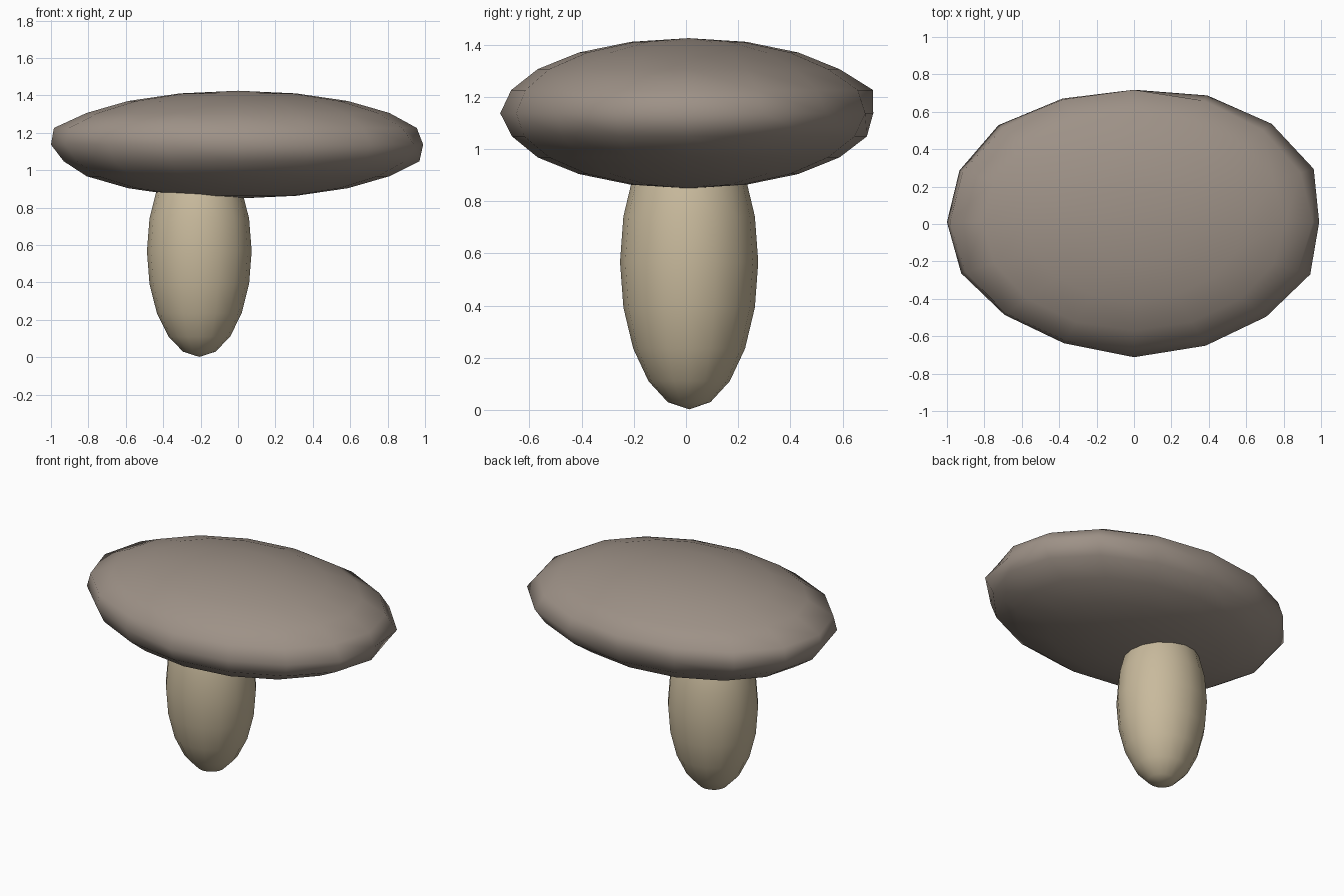
import bpy, bmesh
from math import atan2, cos, sin, pi, hypot

cube = bpy.data.objects.get("Cube")
if cube:
    bpy.data.objects.remove(cube)


def material(name, rgb):
    mat = bpy.data.materials.new(name)
    mat.use_nodes = True
    mat.diffuse_color = (*rgb, 1)
    mat.node_tree.nodes["Principled BSDF"].inputs["Base Color"].default_value = (*rgb, 1)
    return mat


def ellipsoid(name, centre, radii, mat, shape=None):
    """Smooth squashed ball; shape(angle, height) scales its outline."""
    bm = bmesh.new()
    bmesh.ops.create_uvsphere(bm, u_segments=16, v_segments=10, radius=1)
    for v in bm.verts:
        if shape and hypot(v.co.x, v.co.y) > 0.01:
            k = shape(atan2(v.co.y, v.co.x) % (2 * pi), v.co.z)
            v.co.x *= k
            v.co.y *= k
        v.co = [c + r * p for c, r, p in zip(centre, radii, v.co)]
    for f in bm.faces:
        f.smooth = True
    mesh = bpy.data.meshes.new(name)
    bm.to_mesh(mesh)
    bm.free()
    mesh.materials.append(mat)
    obj = bpy.data.objects.new(name, mesh)
    bpy.context.collection.objects.link(obj)
    return obj


# Slightly irregular rim, one factor per segment, counter-clockwise from +x
RIM = [0.99, 1.04, 1.04, 1.025, 0.99, 1.0, 1.025, 1.01,
       1.0, 1.0, 0.98, 0.98, 1.01, 1.0, 1.0, 1.02]


def cap_shape(angle, height):
    if abs(height) < 0.1:
        return RIM[round(angle / (pi / 8)) % 16]
    if 0.2 < height < 0.4:       # ring above the rim
        return 1.02 - 0.015 * cos(angle) + 0.02 * sin(angle)
    if -0.4 < height < -0.2:     # ring below the rim
        return 1 + 0.02 * cos(angle) + 0.005 * sin(angle)
    return 1


# Broad cap
ellipsoid("cap", (0, 0.01, 1.137), (1, 0.715, 0.288),
          material("dull brown", (0.34, 0.285, 0.242)), cap_shape)

# Off-centre stem, its top hidden inside the cap
ellipsoid("stem", (-0.207, 0.012, 0.567), (0.28, 0.265, 0.565),
          material("pale cream", (0.58, 0.49, 0.335)))
